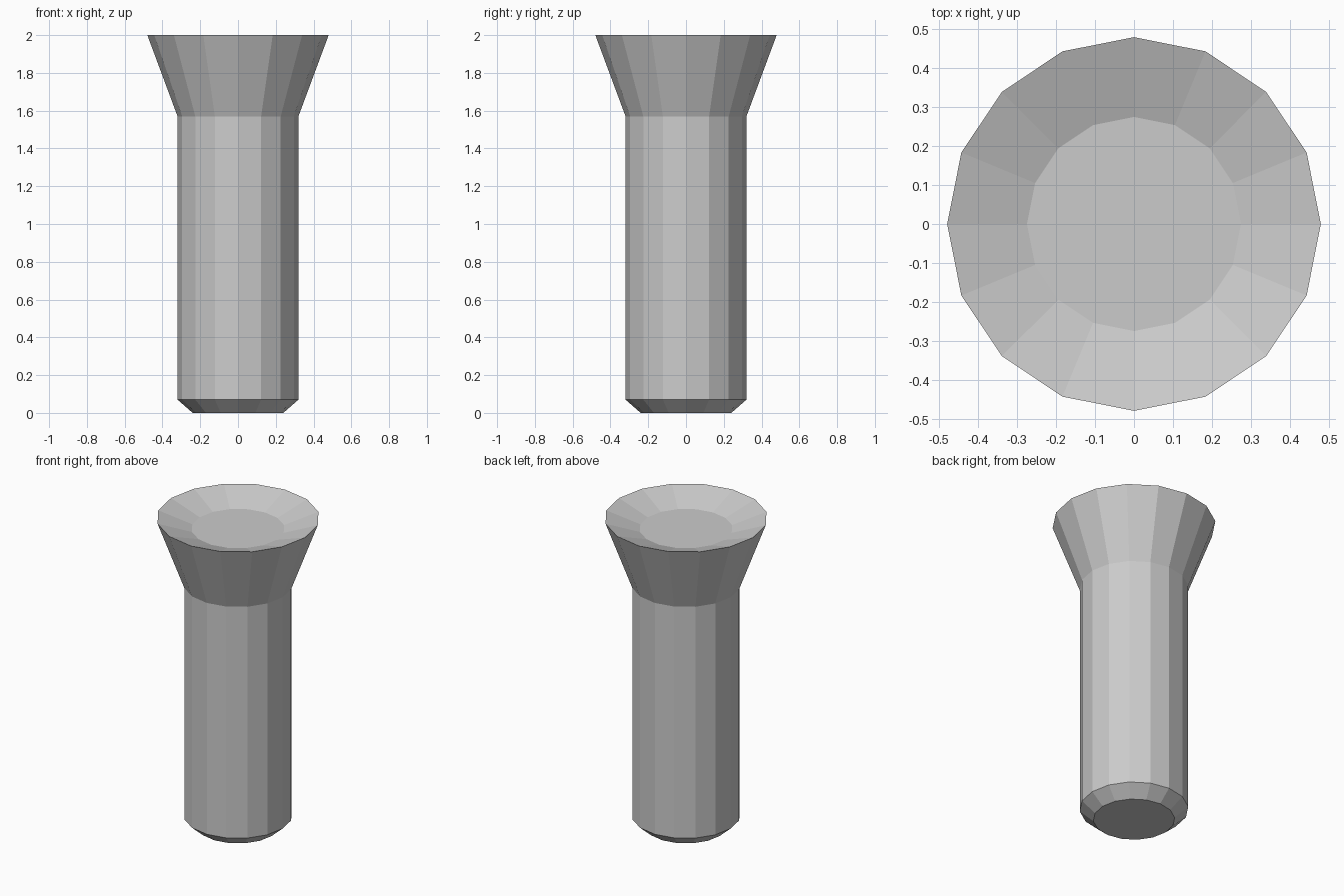
import bpy, bmesh, math

if "Cube" in bpy.data.objects:
    bpy.data.objects.remove(bpy.data.objects["Cube"])

SIDES = 16
# (radius, height) from the bottom chamfer up the shaft, over the rim, into the dish
PROFILE = [(0.24, 0.0), (0.32, 0.07), (0.32, 1.57), (0.48, 2.0), (0.275, 1.93)]


def lathe(name, profile, sides):
    """Revolve a profile into a closed, flat-shaded solid."""
    bm = bmesh.new()
    rings = [[bm.verts.new((r * math.cos(2 * math.pi * i / sides),
                            r * math.sin(2 * math.pi * i / sides), z))
              for i in range(sides)] for r, z in profile]
    for low, high in zip(rings, rings[1:]):
        for i in range(sides):
            j = (i + 1) % sides
            bm.faces.new((low[i], low[j], high[j], high[i]))
    bm.faces.new(rings[0][::-1])
    bm.faces.new(rings[-1])
    bmesh.ops.recalc_face_normals(bm, faces=bm.faces)
    mesh = bpy.data.meshes.new(name)
    bm.to_mesh(mesh)
    bm.free()
    obj = bpy.data.objects.new(name, mesh)
    bpy.context.collection.objects.link(obj)
    return obj


# Countersunk pin with a chamfered foot and a dished, flared head
lathe("flared_pin", PROFILE, SIDES)
